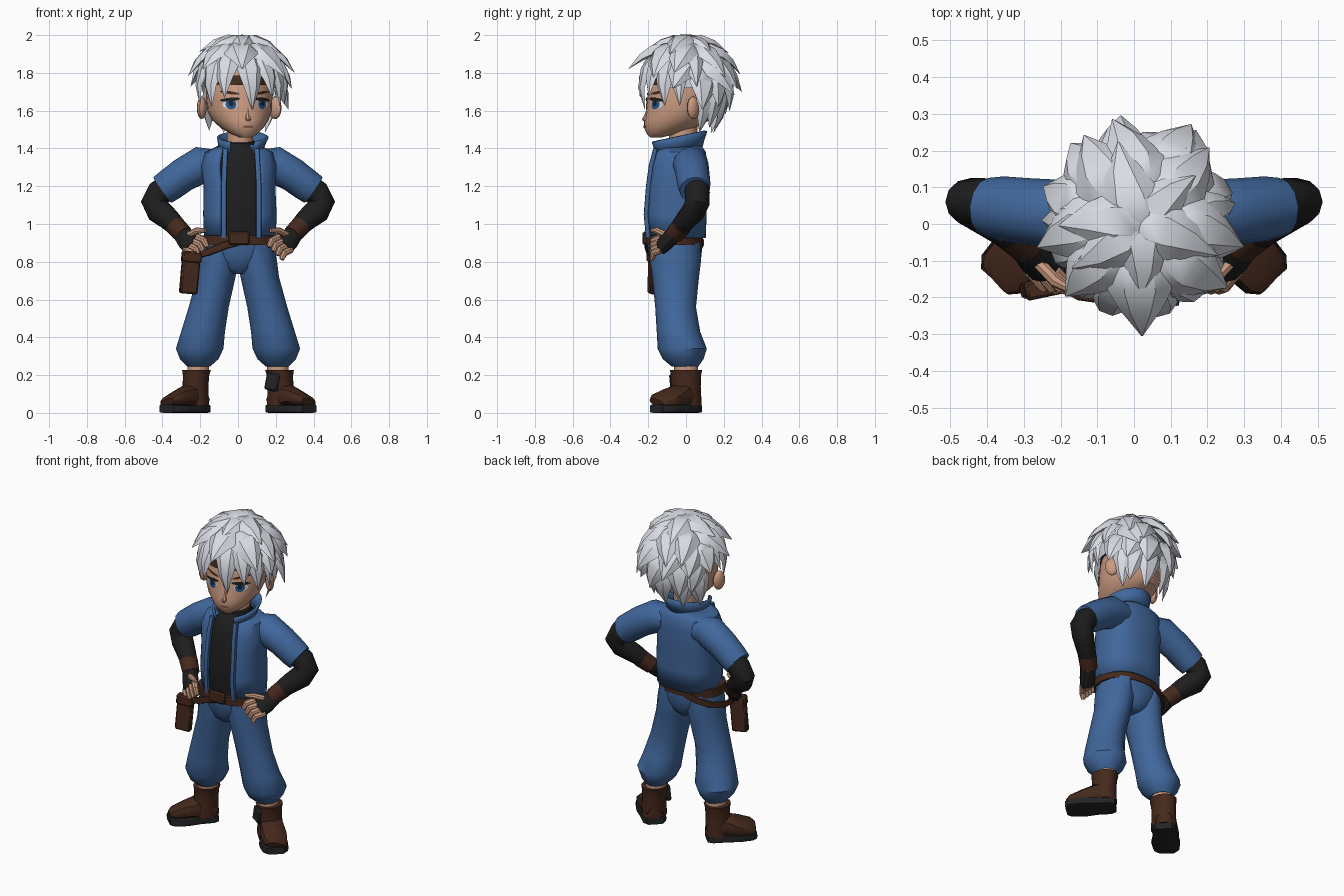
import bpy, bmesh, math, random
from math import sin, cos, radians, pi
from mathutils import Vector, Matrix
from mathutils.bvhtree import BVHTree

random.seed(4)
cube = bpy.data.objects.get("Cube")
if cube:
    bpy.data.objects.remove(cube, do_unlink=True)
Y, Z = Vector((0, 1, 0)), Vector((0, 0, 1))
parts = []


def material(name, rgb):
    m = bpy.data.materials.new(name)
    m.use_nodes = True
    m.diffuse_color = (*rgb, 1)
    bsdf = next(n for n in m.node_tree.nodes if n.type == 'BSDF_PRINCIPLED')
    bsdf.inputs["Base Color"].default_value = (*rgb, 1)
    bsdf.inputs["Roughness"].default_value = 0.9
    return m


silver = material("silver hair", (0.7, 0.72, 0.78))
skin = material("skin", (0.6, 0.33, 0.22))
denim = material("blue cloth", (0.052, 0.135, 0.33))
black = material("black cloth", (0.013, 0.013, 0.013))
leather = material("brown leather", (0.06, 0.022, 0.012))
iris_blue = material("eye blue", (0.02, 0.09, 0.25))
rubber = material("dark sole", (0.018, 0.018, 0.02))
lip = material("lip brown", (0.22, 0.09, 0.06))


def add(name, mat, verts=None, faces=None, bm=None, mirror=False, solid=0):
    me = bpy.data.meshes.new(name)
    if bm:
        bm.to_mesh(me)
        bm.free()
    else:
        me.from_pydata(verts, [], faces)
    me.materials.append(mat)
    ob = bpy.data.objects.new(name, me)
    bpy.context.scene.collection.objects.link(ob)
    if solid:
        mod = ob.modifiers.new("thickness", 'SOLIDIFY')
        mod.thickness, mod.offset = solid, -1
    if mirror:
        ob.modifiers.new("mirror", 'MIRROR')
    parts.append(ob)
    return ob


def sweep(name, mat, rings, n=14, flat=False, e=2, gap=0, ref=Y, tilt=0, **kw):
    """Skin rings (x, y, z, half width, half depth); gap opens the front."""
    pts = [Vector(r[:3]) for r in rings]
    verts, faces = [], []
    for i, r in enumerate(rings):
        t = Z if flat else (pts[min(i + 1, len(pts) - 1)] - pts[max(i - 1, 0)]).normalized()
        u = ref.cross(t).normalized()
        v = t.cross(u)
        for k in range(n):
            a = radians(-90 + gap + (360 - 2 * gap) * k / (n - 1 if gap else n))
            c, s = (math.copysign(abs(q) ** (2 / e), q) for q in (cos(a), sin(a)))
            p = pts[i] + u * c * r[3] + v * s * r[4]
            verts.append(p + Z * tilt * p.y)
    for i in range(len(rings) - 1):
        for k in range(n - 1 if gap else n):
            a, b = i * n + k, i * n + (k + 1) % n
            faces.append((a, b, b + n, a + n))
    if not gap:
        faces += [tuple(reversed(range(n))), tuple(range(len(verts) - n, len(verts)))]
    return add(name, mat, verts, faces, **kw)


def box(name, mat, loc, size, rot=(0, 0, 0), bevel=0.008):
    bm = bmesh.new()
    bmesh.ops.create_cube(bm, size=1, matrix=Matrix.Diagonal((*size, 1)))
    bmesh.ops.bevel(bm, geom=bm.edges[:], offset=bevel, segments=1, affect='EDGES')
    turn = Matrix.Identity(4)
    for angle, axis in zip(rot, 'XYZ'):
        turn = Matrix.Rotation(radians(angle), 4, axis) @ turn
    bm.transform(Matrix.Translation(loc) @ turn)
    return add(name, mat, bm=bm)


# Trousers and belt
sweep("trouser_hips", denim, [(0, -.055, .735, .035, .085), (0, -.055, .765, .1, .118),
      (0, -.056, .82, .165, .136), (0, -.058, .87, .192, .144), (0, -.06, .93, .19, .146)],
      n=20, flat=True, e=2.2)
sweep("trouser_leg", denim, [(.095, -.058, .9, .095, .135), (.103, -.056, .8, .104, .135),
      (.115, -.055, .72, .102, .124), (.155, -.055, .56, .106, .108), (.185, -.04, .43, .116, .115),
      (.203, -.02, .34, .126, .13), (.205, -.015, .285, .102, .108), (.208, -.005, .245, .06, .07)],
      n=12, flat=True, mirror=True)
sweep("belt", leather, [(0, -.064, .888, .203, .153), (0, -.064, .94, .2, .153)], n=24, flat=True, e=2.3)
box("belt_buckle", leather, (.005, -.217, .925), (.11, .025, .07))

# Boots
sweep("ankle", skin, [(.212, 0, .2, .058, .064), (.21, 0, .27, .058, .064)], flat=True, mirror=True)
sweep("boot_shaft", leather, [(.225, 0, .04, .072, .082), (.225, 0, .14, .068, .078),
      (.222, 0, .2, .07, .08), (.22, 0, .226, .076, .085)], n=12, flat=True, mirror=True)
sweep("boot_foot", leather, [(.185, .045, .065, .035, .05), (.205, .025, .075, .05, .066),
      (.255, -.025, .09, .065, .07), (.31, -.085, .075, .048, .08), (.358, -.135, .06, .035, .074),
      (.375, -.153, .052, .02, .055)], n=12, e=2.6, mirror=True)
sweep("boot_sole", rubber, [(.18, .05, .022, .022, .05), (.2, .03, .022, .022, .07),
      (.255, -.025, .022, .022, .072), (.31, -.085, .022, .022, .084), (.36, -.137, .022, .022, .076),
      (.378, -.157, .022, .022, .052)], n=12, e=6, mirror=True)
box("boot_pouch", rubber, (.183, -.06, .165), (.075, .03, .095), (0, 12, -25))

# Shirt and open jacket
torso = [(.01, -.05, .925, .19, .155), (.01, -.055, 1.05, .195, .165), (.008, -.05, 1.2, .19, .16),
         (.005, -.04, 1.31, .2, .153), (.005, -.032, 1.38, .18, .138), (.01, -.03, 1.42, .105, .11)]
sweep("shirt", black, [(x, y, z - .005, rx - .02, ry - .018) for x, y, z, rx, ry in torso],
      n=24, flat=True, e=2.4)
sweep("jacket", denim, torso, n=28, flat=True, e=2.4, gap=27, solid=.014)
sweep("shirt_collar", black, [(.012, -.035, 1.37, .1, .105), (.015, -.035, 1.44, .082, .085)],
      flat=True, tilt=.1)
sweep("jacket_collar", denim, [(.015, -.035, 1.385, .115, .122), (.02, -.045, 1.43, .125, .145),
      (.025, -.046, 1.468, .137, .16)], n=22, flat=True, gap=32, tilt=.2, solid=.014)
for side, x in (("right", -.075), ("left", .11)):
    sweep(side + "_jacket_placket", denim, [(x, -.2, .925, .014, .012), (x, -.212, 1.05, .014, .012),
          (x, -.2, 1.2, .014, .012), (x * .95, -.185, 1.31, .014, .012),
          (x * .9, -.162, 1.4, .014, .012)], n=8, flat=True, e=4)

# Arms with hands on hips
sweep("jacket_sleeve", denim, [(.12, .015, 1.32, .075, .09), (.19, .025, 1.315, .098, .095),
      (.29, .035, 1.26, .09, .09), (.36, .042, 1.208, .087, .088), (.4, .046, 1.18, .083, .08)],
      n=12, mirror=True)
sweep("black_arm", black, [(.36, .05, 1.21, .065, .065), (.415, .06, 1.165, .07, .066),
      (.445, .06, 1.115, .069, .066), (.42, .042, 1.07, .068, .062), (.36, -.002, 1.02, .058, .055),
      (.31, -.04, .97, .048, .048)], n=12, mirror=True)
sweep("wristband", leather, [(.335, -.02, .993, .054, .054), (.287, -.062, .943, .05, .05)],
      n=12, mirror=True)
sweep("glove", black, [(.3, -.055, .953, .048, .042), (.265, -.1, .91, .058, .04),
      (.24, -.13, .88, .056, .034)], n=10, mirror=True)
for i, finger in enumerate(("index", "middle", "ring", "little")):
    x, z = .178 + .022 * i, .93 - .022 * i
    sweep(finger + "_finger", skin, [(x + .036, -.13, z, .019, .018), (x, -.172, z - .018, .019, .018),
          (x - .014, -.18, z - .052, .013, .013)], n=8, mirror=True)
sweep("thumb", skin, [(.265, -.1, .94, .018, .018), (.215, -.155, .965, .018, .018),
      (.172, -.18, .965, .011, .011)], n=8, mirror=True)

# Holster hung from a loose strap
box("holster", leather, (-.255, -.172, .735), (.095, .045, .21), (0, 5, 12))
box("holster_flap", leather, (-.246, -.174, .825), (.104, .052, .06), (0, 5, 12))
sweep("holster_strap", leather, [(x, y, z, .008, .02) for x, y, z in (
      (.0, -.21, .905), (-.06, -.213, .89), (-.15, -.2, .855), (-.23, -.16, .83), (-.235, -.06, .835),
      (-.2, .03, .855), (-.13, .075, .88), (-.06, .088, .905))], n=8, ref=Z, e=4)

# Head, built facing forward and then turned
sweep("neck", skin, [(.01, -.015, 1.38, .07, .075), (.01, -.015, 1.54, .07, .075)], flat=True)
first = len(parts)
head = sweep("head", skin, [(0, -.165, 1.458, .03, .03), (0, -.138, 1.475, .068, .073),
      (0, -.088, 1.51, .113, .138), (0, -.05, 1.55, .148, .176), (0, -.035, 1.6, .17, .179),
      (0, -.025, 1.68, .176, .18), (0, -.015, 1.78, .166, .172), (0, -.01, 1.88, .12, .13)],
      n=24, flat=True)
surface = BVHTree.FromPolygons([v.co for v in head.data.vertices],
                               [tuple(p.vertices) for p in head.data.polygons])


def patch(name, mat, x, z, w, h, lift, slant=0):
    """Thin oval laid on the face."""
    verts = []
    for k in range(13):
        a, r = k * pi / 6, min(k, 1)
        px = x + r * w * cos(a)
        pz = z + r * h * sin(a) + slant * (px - x)
        hit = surface.ray_cast(Vector((px, -1, pz)), Y)[0]
        verts.append((px, (hit.y if hit else -.2) - lift, pz))
    add(name, mat, verts, [(0, k, k % 12 + 1) for k in range(1, 13)])


for side, s in (("right", -1), ("left", 1)):
    x = s * .088
    patch(side + "_eye_white", silver, x, 1.633, .036, .024, .003)
    patch(side + "_iris", iris_blue, x - s * .003, 1.633, .026, .026, .005)
    patch(side + "_pupil", black, x - s * .003, 1.637, .012, .014, .007)
    patch(side + "_lash", black, x, 1.659, .048, .01, .008, -s * .1)
    patch(side + "_brow", leather, x, 1.695, .047, .008, .004, s * .15)
    bm = bmesh.new()
    bmesh.ops.create_uvsphere(bm, u_segments=10, v_segments=8, radius=1,
                              matrix=Matrix.Translation((s * .2, -.01, 1.615)) @
                              Matrix.Rotation(s * radians(30), 4, 'Z') @ Matrix.Diagonal((.025, .042, .06, 1)))
    add(side + "_ear", skin, bm=bm)
patch("mouth", lip, 0, 1.515, .032, .007, .004)
sweep("nose", skin, [(0, -.218, 1.545, .012, .016), (0, -.22, 1.555, .016, .02),
      (0, -.21, 1.585, .01, .014), (0, -.2, 1.62, .006, .01)], n=8, flat=True)
sweep("headband", leather, [(0, -.02, 1.735, .175, .184), (0, -.016, 1.785, .17, .181)], n=24, flat=True)
for ob in parts[first:]:
    ob.data.transform(Matrix.Rotation(radians(14), 4, 'Z'))

# Hair: a cap covered with layered, outswept spikes
centre, radii = Vector((.015, 0, 1.765)), Vector((.195, .2, .203))
bm = bmesh.new()
bmesh.ops.create_uvsphere(bm, u_segments=24, v_segments=14, radius=1,
                          matrix=Matrix.Translation(centre) @ Matrix.Diagonal((*radii, 1)))
centres = {f: f.calc_center_median() for f in bm.faces}
bmesh.ops.delete(bm, geom=[f for f, c in centres.items() if c.y < .07
                           and c.z < (1.8 if c.y < -.08 else 1.73)], context='FACES')


def tuft(azimuth, start, end, reach, width, swing=0, flare=1.7):
    def spot(t):
        p, a = radians(start + (end - start) * t), radians(azimuth + swing * t)
        d = Vector((sin(p) * sin(a), -sin(p) * cos(a), cos(p)))
        return centre + d * radii * (1 + (reach - 1) * max(t, 0) ** flare), d
    rings = []
    for t, w in ((0, .2), (.2, .85), (.45, 1), (.72, .62), (1, .02)):
        p, out = spot(t)
        along = (spot(t + .02)[0] - spot(t - .02)[0]).normalized()
        across = along.cross(out).normalized()
        up = across.cross(along)
        rings.append([bm.verts.new(p + (across * a + up * b) * w * width)
                      for a, b in ((-1, -.15), (-.45, .32), (.45, .32), (1, -.15), (0, -.3))])
    for lower, upper in zip(rings, rings[1:]):
        for k in range(5):
            j = (k + 1) % 5
            bm.faces.new((lower[k], lower[j], upper[j], upper[k]))
    bm.faces.new(rings[0])
    bm.faces.new(rings[-1])


# Full rings round the crown, then rows on the back
for count, first_az, span, start, end, reach, width in (
        (6, 20, 360, -14, 56, 1.34, .08), (8, 0, 360, 24, 84, 1.52, .088),
        (6, 96, 198, 52, 101, 1.52, .088), (5, 122, 146, 76, 124, 1.54, .08),
        (5, 122, 145, 98, 148, 1.6, .07)):
    for i in range(count):
        az = first_az + span * i / count + random.uniform(-7, 7)
        tuft(az, start, end + random.uniform(-5, 5), reach + random.uniform(-.1, .04),
             width * random.uniform(.9, 1.1), random.uniform(-18, 18))
# Fringe and sideburns
for az, end in ((-96, 98), (-72, 120), (-46, 121), (-24, 110), (12, 125), (37, 109),
                (58, 120), (78, 120), (98, 98)):
    tuft(az, 36, end, 1.38, .068 if abs(az) < 65 else .058, 4, 1.4)
bmesh.ops.recalc_face_normals(bm, faces=bm.faces[:])
add("hair", silver, bm=bm)

# Smooth shading with kept creases
bpy.ops.object.select_all(action='DESELECT')
for ob in parts:
    ob.select_set(True)
bpy.context.view_layer.objects.active = parts[0]
bpy.ops.object.shade_smooth_by_angle(angle=radians(38))
